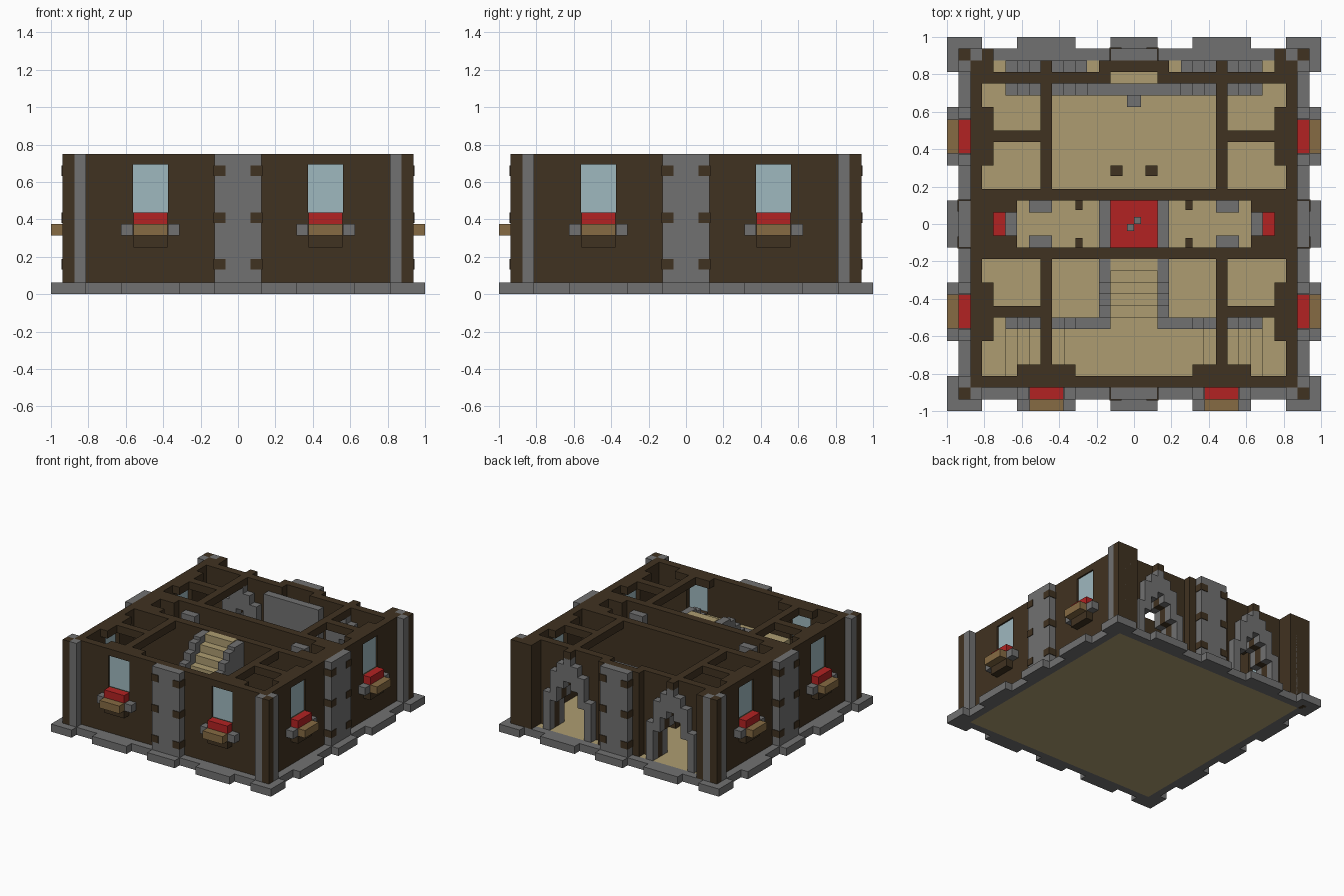
import bpy, bmesh
from mathutils import Matrix, Vector
from math import radians

cube = bpy.data.objects.get("Cube")
if cube:
    bpy.data.objects.remove(cube, do_unlink=True)

U = 1 / 16  # building module; all plan sizes below are in modules


def material(name, rgb):
    m = bpy.data.materials.new(name)
    m.use_nodes = True
    m.diffuse_color = (*rgb, 1)
    m.node_tree.nodes["Principled BSDF"].inputs["Base Color"].default_value = (*rgb, 1)
    return m


WOOD = material("dark wood", (0.051, 0.032, 0.015))
STONE = material("grey stone", (0.165, 0.165, 0.165))
TAN = material("pale boards", (0.42, 0.335, 0.165))
RED = material("red", (0.45, 0.016, 0.016))
GLASS = material("window glass", (0.345, 0.48, 0.52))
OAK = material("planter wood", (0.24, 0.147, 0.056))

parts = {}


def box(name, mat, x0, x1, y0, y1, z0, z1, turn=0):
    """Queue a box, given by its limits in modules, turned about the centre."""
    rot = Matrix.Rotation(radians(turn), 4, 'Z')
    mid = Vector((x0 + x1, y0 + y1, z0 + z1)) * U / 2
    size = Vector((abs(x1 - x0), abs(y1 - y0), abs(z1 - z0), 1 / U)) * U
    parts.setdefault(name, (mat, []))[1].append(
        rot @ Matrix.Translation(mid) @ Matrix.Diagonal(size))


def pair(name, mat, x0, x1, *rest):
    """Box mirrored across x."""
    box(name, mat, x0, x1, *rest)
    box(name, mat, -x1, -x0, *rest)


# Base: board floor, stone rim and projecting blocks
box("floor", TAN, -14, 14, -14, 14, 0, 1)
for turn in (0, 90, 180, 270):
    box("base_rim", STONE, -15, 15, -15, -14, 0, 1, turn)
    box("base_block", STONE, -2, 2, -16, -15, 0, 1, turn)
    pair("base_block", STONE, 5, 10, -16, -15, 0, 1, turn)
    box("base_corner", STONE, 13, 16, -16, -14, 0, 1, turn)
    box("base_corner", STONE, 14, 16, -14, -13, 0, 1, turn)
    # Corner posts between two stone strips
    box("corner_post", WOOD, 14, 15, -15, -14, 0, 12, turn)
    box("corner_strip", STONE, 13, 14, -15, -14, 1, 12, turn)
    box("corner_strip", STONE, 14, 15, -14, -13, 1, 12, turn)
    # Stone panel with wooden studs at the middle of each side
    box("stone_panel", STONE, -2, 2, -15, -14, 1, 12, turn)
    for z in (2.1, 6.1, 10.1):
        pair("panel_stud", WOOD, 1.05, 2.08, -15.08, -14, z, z + 0.9, turn)

# Three window walls
for turn in (0, 90, -90):
    box("wall", WOOD, -6, 6, -14, -13, 1, 12, turn)
    pair("wall", WOOD, 9, 14, -14, -13, 1, 12, turn)
    pair("wall", WOOD, 6, 9, -14, -13, 1, 7, turn)
    pair("wall", WOOD, 6, 9, -14, -13, 11.1, 12, turn)
    pair("window_pane", GLASS, 6, 9, -13.8, -13.6, 7, 11.1, turn)
    pair("inner_lintel", WOOD, 5, 10, -13, -12, 11, 12, turn)
    pair("flowers", RED, 6.05, 8.95, -15, -14, 6, 7, turn)
    pair("planter", OAK, 6.05, 8.95, -16, -14, 5, 6, turn)
    pair("planter_support", WOOD, 6.05, 8.95, -15, -14, 4, 5, turn)
    pair("planter_bracket", STONE, 5, 6, -15, -14, 5, 6, turn)
    pair("planter_bracket", STONE, 9, 10, -15, -14, 5, 6, turn)

# Back wall with two stepped arches, stone on both faces
arch = ((1, 6, 1), (2, 9, 5), (3, 10.2, 7), (4, 11.1, 8))
for i, top, bottom in arch:
    for c in {3 + i, 11 - i}:
        pair("back_wall", WOOD, c, c + 1, 12, 13, bottom, 12)
        pair("outer_arch", STONE, c, c + 1, 13, 14, bottom, top)
        pair("inner_arch", STONE, c, c + 1, 11, 12, bottom, top)
pair("back_wall", WOOD, 2, 4, 12, 13, 1, 12)
pair("back_wall", WOOD, 11, 13, 12, 13, 1, 12)
box("back_wall", WOOD, -2, 2, 13, 14, 1, 12)
pair("back_pillar", WOOD, 2, 3, 13, 14, 1, 12)
pair("back_pillar", WOOD, 12, 14, 12, 15, 1, 12)
pair("arch_beam_end", WOOD, 7, 8, 13, 14, 11, 12)

# Chimney breast against the back wall
box("chimney_breast", STONE, -4, 4, 11, 12, 1, 11)
box("hearth", STONE, -0.6, 0.6, 10, 11, 1, 3)

# Cross walls and ceiling beams
for s in (1, -1):
    box("cross_wall", WOOD, -13, 13, 2 * s, 3 * s, 1, 12)
    pair("long_beam", WOOD, 7, 8, 3 * s, 13 * s, 11, 12)
    pair("short_beam", WOOD, 8, 13, 7 * s, 8 * s, 11, 12)
    pair("wall_bracket", STONE, 7, 9, 1 * s, 2 * s, 9.5, 11)
    pair("passage_post", WOOD, 4.4, 5, 1.2 * s, 2 * s, 1, 6)
    pair("passage_end", WOOD, 10, 13, 1 * s, 2 * s, 1, 12)
pair("passage_end", WOOD, 12, 13, -1, 1, 1, 12)

# Passage: central fire pit and benches at the ends
box("fire_pit", RED, -2, 2, -2, 2, 1, 1.5)
pair("pit_side", STONE, 2, 3, -2, 2, 1, 3)
box("pit_stone", STONE, 0, 0.6, 0, 0.6, 1.5, 2.2)
box("pit_stone", STONE, -0.6, 0, -0.6, 0, 1.5, 2.2)
pair("bench_back", RED, 11, 12, -1, 1, 1, 4)
pair("bench_seat", STONE, 10, 11, -1, 1, 1, 2.5)
pair("hall_stool", WOOD, 1, 2, 4.1, 5, 1, 3)

# Divided staircase: side flights, landing and central flight
box("landing", TAN, -5, 5, -13, -9, 1, 7)
for i in range(6):
    pair("side_step", TAN, 10 - i, 11 - i, -13, -9, 1, 2 + i)
    pair("side_rail", STONE, 10 - i, 11 - i, -9, -8, 1, 3.5 + i)
pair("side_rail", STONE, 2, 5, -9, -8, 1, 9)
for i in range(6):
    box("centre_step", TAN, -2, 2, i - 9, i - 8, 1, 7 + i)
    pair("centre_rail", STONE, 2, 3, i - 9, i - 8, 1, min(8.5 + i, 11.9))

# Turn the queued boxes into one mesh object per part
for name, (mat, frames) in parts.items():
    bm = bmesh.new()
    for frame in frames:
        bmesh.ops.create_cube(bm, size=1, matrix=frame)
    mesh = bpy.data.meshes.new(name)
    bm.to_mesh(mesh)
    bm.free()
    mesh.materials.append(mat)
    bpy.context.collection.objects.link(bpy.data.objects.new(name, mesh))
